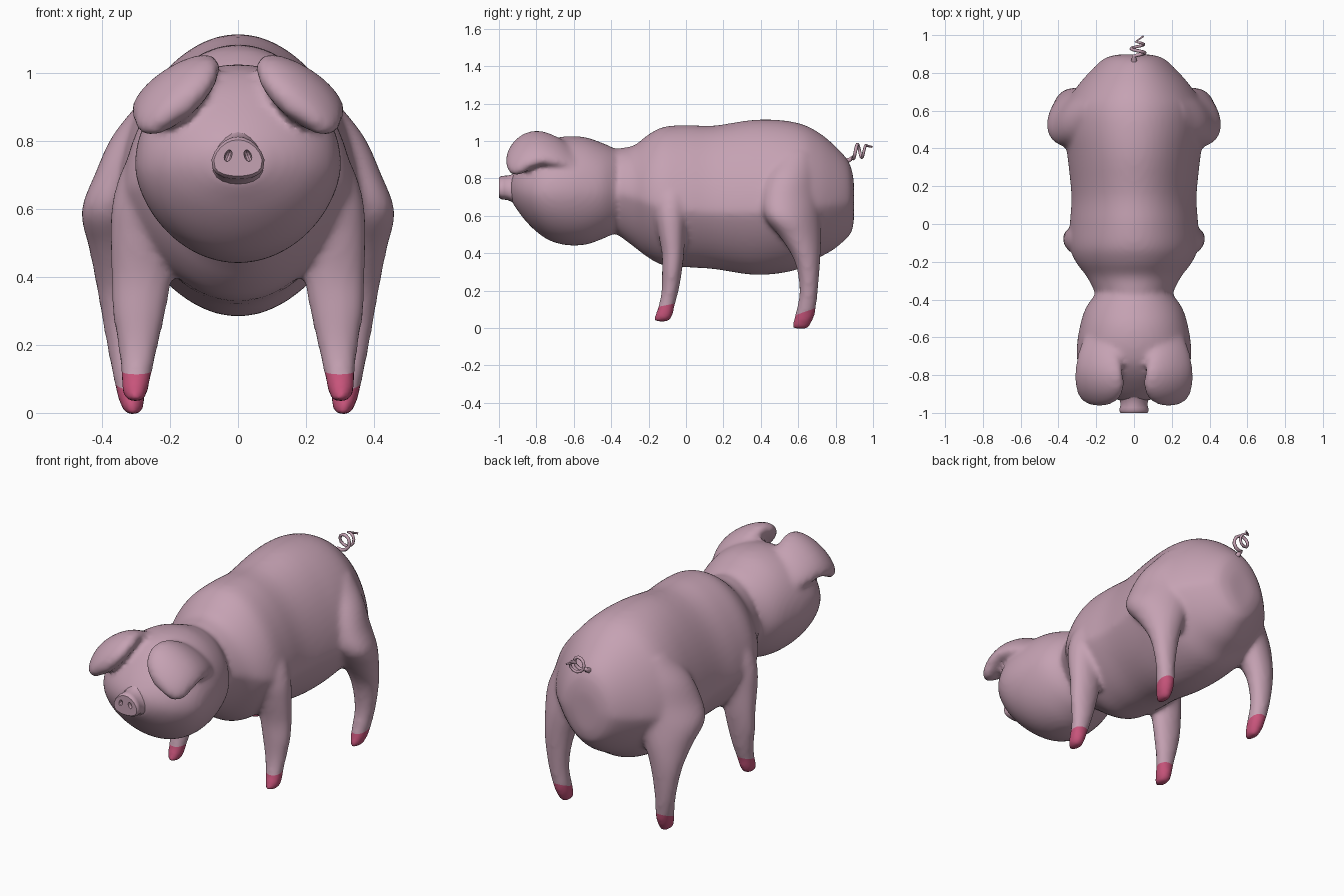
import bpy, bmesh, math
from mathutils import Vector

if "Cube" in bpy.data.objects:
    bpy.data.objects.remove(bpy.data.objects["Cube"])


def material(name, rgb):
    m = bpy.data.materials.new(name)
    m.diffuse_color = (*rgb, 1)
    m.use_nodes = True
    m.node_tree.nodes["Principled BSDF"].inputs["Base Color"].default_value = m.diffuse_color
    return m


SKIN = material("pink skin", (0.56, 0.36, 0.45))
HOOF = material("rose hoof", (0.58, 0.09, 0.20))


def refine(rows, steps=4):
    """Catmull-Rom interpolation of a list of section rows."""
    out = []
    for i in range(len(rows) - 1):
        p0, p1, p2 = rows[max(i - 1, 0)], rows[i], rows[i + 1]
        p3 = rows[min(i + 2, len(rows) - 1)]
        for s in range(steps):
            t = s / steps
            out.append([0.5 * (2 * b + (c - a) * t + (2 * a - 5 * b + 4 * c - d) * t * t
                               + (3 * b - a - 3 * c + d) * t ** 3)
                        for a, b, c, d in zip(p0, p1, p2, p3)])
    return out + [list(rows[-1])]


def activate(ob):
    bpy.ops.object.select_all(action='DESELECT')
    ob.select_set(True)
    bpy.context.view_layer.objects.active = ob


def loft(name, rings):
    """Skin a list of point rings, cap both ends."""
    bm = bmesh.new()
    vs = [[bm.verts.new(p) for p in r] for r in rings]
    n = len(vs[0])
    for a, b in zip(vs, vs[1:]):
        for i in range(n):
            bm.faces.new((a[i], a[(i + 1) % n], b[(i + 1) % n], b[i]))
    bm.faces.new(vs[0])
    bm.faces.new(vs[-1])
    bmesh.ops.recalc_face_normals(bm, faces=bm.faces)
    me = bpy.data.meshes.new(name)
    bm.to_mesh(me)
    bm.free()
    me.materials.append(SKIN)
    ob = bpy.data.objects.new(name, me)
    bpy.context.collection.objects.link(ob)
    return ob


def body_ring(row, n=64, top=1.0, bottom=1.0):
    """Upright section: y, half width, bottom, top, height of widest point."""
    y, w, zb, zt, zw = row
    ring = []
    for i in range(n):
        a = 2 * math.pi * i / n
        s = math.sin(a)
        z = zw + (zt - zw) * s ** top if s > 0 else zw - (zw - zb) * (-s) ** bottom
        ring.append((w * math.cos(a), y, z))
    return ring


# Torso and neck, with a keeled belly
torso = [
    (-0.46, 0.17, 0.54, 0.92, 0.72), (-0.37, 0.205, 0.50, 0.958, 0.72),
    (-0.28, 0.25, 0.435, 0.975, 0.70), (-0.20, 0.31, 0.375, 1.035, 0.67),
    (-0.12, 0.34, 0.335, 1.075, 0.65), (0.0, 0.34, 0.325, 1.085, 0.63),
    (0.15, 0.332, 0.315, 1.082, 0.62), (0.35, 0.352, 0.285, 1.112, 0.62),
    (0.50, 0.37, 0.292, 1.112, 0.63), (0.62, 0.365, 0.322, 1.09, 0.64),
    (0.71, 0.315, 0.375, 1.045, 0.65), (0.79, 0.25, 0.42, 0.98, 0.66),
    (0.86, 0.18, 0.48, 0.905, 0.67), (0.888, 0.13, 0.52, 0.84, 0.68),
    (0.898, 0.07, 0.58, 0.77, 0.68)]
parts = [loft("torso", [body_ring(r, 64, 1.2, 1.65) for r in refine(torso)])]

# Head
head = [
    (-0.30, 0.14, 0.58, 0.90, 0.74), (-0.38, 0.21, 0.51, 0.958, 0.73),
    (-0.45, 0.258, 0.475, 0.99, 0.73), (-0.54, 0.286, 0.445, 1.02, 0.73),
    (-0.64, 0.302, 0.443, 1.025, 0.73), (-0.73, 0.300, 0.468, 1.005, 0.73),
    (-0.80, 0.276, 0.515, 0.96, 0.73), (-0.86, 0.225, 0.575, 0.90, 0.735),
    (-0.905, 0.155, 0.635, 0.845, 0.74), (-0.935, 0.08, 0.68, 0.80, 0.745)]
parts.append(loft("head", [body_ring(r, 64, 1.0, 1.15) for r in refine(head)]))

# Floppy ears: thick flaps curling forward, tilted down to the outside
# centre x, y, z, half width, half thickness, path angle in side plane
ear = [(0.18, -0.61, 0.905, 0.10, 0.040, 0.5), (0.185, -0.70, 0.945, 0.130, 0.052, 0.3),
       (0.185, -0.78, 0.962, 0.145, 0.058, 0.0), (0.182, -0.845, 0.946, 0.149, 0.061, -0.5),
       (0.182, -0.895, 0.910, 0.137, 0.057, -0.85), (0.186, -0.925, 0.876, 0.104, 0.045, -1.0),
       (0.190, -0.940, 0.854, 0.058, 0.025, -1.1)]
for side in (-1, 1):
    rings = []
    for cx, cy, cz, w, t, ang in refine(ear):
        across = Vector((0.85, 0.06, -0.52))
        up = Vector((0.40 * math.cos(ang), math.sin(ang), math.cos(ang))).normalized()
        ring = []
        for i in range(32):
            a = 2 * math.pi * i / 32
            p = Vector((cx, cy, cz)) + across * (w * math.cos(a)) + up * (t * math.sin(a))
            ring.append((p.x * side, p.y, p.z))
        rings.append(ring)
    parts.append(loft("ear", rings))

# Legs: height, centre x, centre y, radius x, radius y, inward skew towards the back
front_leg = [
    (0.034, 0.302, -0.132, 0.026, 0.040, 0), (0.065, 0.303, -0.119, 0.038, 0.048, 0),
    (0.118, 0.299, -0.104, 0.046, 0.043, 0), (0.20, 0.294, -0.085, 0.060, 0.046, 0),
    (0.30, 0.291, -0.075, 0.079, 0.053, 0), (0.40, 0.284, -0.070, 0.090, 0.060, 0),
    (0.52, 0.280, -0.078, 0.097, 0.074, 0), (0.62, 0.272, -0.083, 0.098, 0.088, 0),
    (0.72, 0.25, -0.08, 0.09, 0.09, 0), (0.82, 0.22, -0.08, 0.06, 0.07, 0)]
hind_leg = [
    (-0.004, 0.308, 0.610, 0.024, 0.042, 0), (0.035, 0.313, 0.624, 0.038, 0.051, 0),
    (0.088, 0.318, 0.640, 0.046, 0.052, 0), (0.20, 0.331, 0.656, 0.056, 0.049, 0),
    (0.35, 0.333, 0.650, 0.080, 0.067, 0.1), (0.48, 0.323, 0.615, 0.112, 0.108, 0.25),
    (0.59, 0.305, 0.572, 0.148, 0.150, 0.35), (0.70, 0.265, 0.565, 0.148, 0.158, 0.35),
    (0.82, 0.215, 0.570, 0.148, 0.145, 0.25), (0.94, 0.16, 0.58, 0.11, 0.11, 0)]
for rows in (front_leg, hind_leg):
    for side in (-1, 1):
        rings = []
        for z, cx, cy, rx, ry, k in refine(rows):
            angles = [2 * math.pi * i / 32 for i in range(32)]
            rings.append([(side * (cx + rx * math.cos(a) - k * ry * math.sin(a)),
                           cy + ry * math.sin(a), z) for a in angles])
        parts.append(loft("leg", rings))

# Fuse torso, head, ears and legs into one soft skin
pig = parts[0]
activate(pig)
for p in parts:
    p.select_set(True)
bpy.ops.object.join()
pig.name = "body"
fuse = pig.modifiers.new("fuse", 'REMESH')
fuse.mode = 'VOXEL'
fuse.voxel_size = 0.014
soften = pig.modifiers.new("soften", 'SMOOTH')
soften.factor = 0.5
soften.iterations = 8
for mod in (fuse, soften):
    bpy.ops.object.modifier_apply(modifier=mod.name)
pig.data.materials.clear()
pig.data.materials.append(SKIN)
pig.data.materials.append(HOOF)

# Hooves: cut the feet along slanted planes and colour what lies below
bm = bmesh.new()
bm.from_mesh(pig.data)
planes = ((-1, Vector((0, -0.104, 0.122)), Vector((0, -0.2, 1))),
          (1, Vector((0, 0.640, 0.088)), Vector((0, -0.35, 1))))


def on_foot(face, sign):
    c = face.calc_center_median()
    return c.z < 0.22 and (c.y - 0.25) * sign > 0


for sign, co, no in planes:
    faces = [f for f in bm.faces if on_foot(f, sign)]
    geom = faces + list({e for f in faces for e in f.edges} | {v for f in faces for v in f.verts})
    bmesh.ops.bisect_plane(bm, geom=geom, dist=1e-5, plane_co=co, plane_no=no)
for f in bm.faces:
    f.material_index = int(any(on_foot(f, sign) and (f.calc_center_median() - co).dot(no) < 0
                               for sign, co, no in planes))
bm.to_mesh(pig.data)
bm.free()
activate(pig)
bpy.ops.object.shade_smooth_by_angle(angle=math.radians(60))

# Snout: narrow top, broad flat bottom
snout = [(-0.88, 0.10, 0.655, 0.85, 0.745), (-0.92, 0.080, 0.670, 0.825, 0.745),
         (-0.955, 0.071, 0.684, 0.815, 0.745), (-0.985, 0.078, 0.688, 0.813, 0.745),
         (-1.0, 0.071, 0.697, 0.804, 0.745)]
rings = []
for r in refine(snout, 2):
    rings.append([(x * (1 - 3.2 * max(z - r[4], 0)), y, z)
                  for x, y, z in body_ring(r, 20, 0.9, 0.6)])
nose = loft("snout", rings)
activate(nose)
bpy.ops.object.shade_smooth_by_angle(angle=math.radians(40))

# Nostrils cut into the snout disc
for side in (-1, 1):
    bpy.ops.mesh.primitive_uv_sphere_add(segments=10, ring_count=6, radius=1,
                                         location=(side * 0.029, -1.0, 0.757))
    cut = bpy.context.object
    cut.name = "nostril_cutter"
    cut.scale = (0.011, 0.022, 0.018)
    cut.rotation_euler = (0, side * -0.35, 0)
    cut.hide_render = True
    cut.hide_set(True)
    mod = nose.modifiers.new("nostril", 'BOOLEAN')
    mod.operation = 'DIFFERENCE'
    mod.object = cut

# Curly tail
points = [(0, 0.85, 0.890, 1.8), (0, 0.88, 0.902, 1.2)]
for i in range(19):
    t = i / 18
    a = -0.6 + t * 3.3 * math.pi
    r = 0.040 - 0.008 * t
    points.append((0.020 + r * math.sin(a), 0.89 + 0.075 * t, 0.945 - r * math.cos(a), 1 - 0.3 * t))
points.append((0.05, 0.995, 0.968, 0.5))
curve = bpy.data.curves.new("tail", 'CURVE')
curve.dimensions = '3D'
curve.bevel_depth = 0.010
curve.bevel_resolution = 1
curve.use_fill_caps = True
spline = curve.splines.new('POLY')
spline.points.add(len(points) - 1)
for sp, (x, y, z, rad) in zip(spline.points, points):
    sp.co = (x, y, z, 1)
    sp.radius = rad
spline.use_smooth = True
curve.materials.append(SKIN)
bpy.context.collection.objects.link(bpy.data.objects.new("tail", curve))
